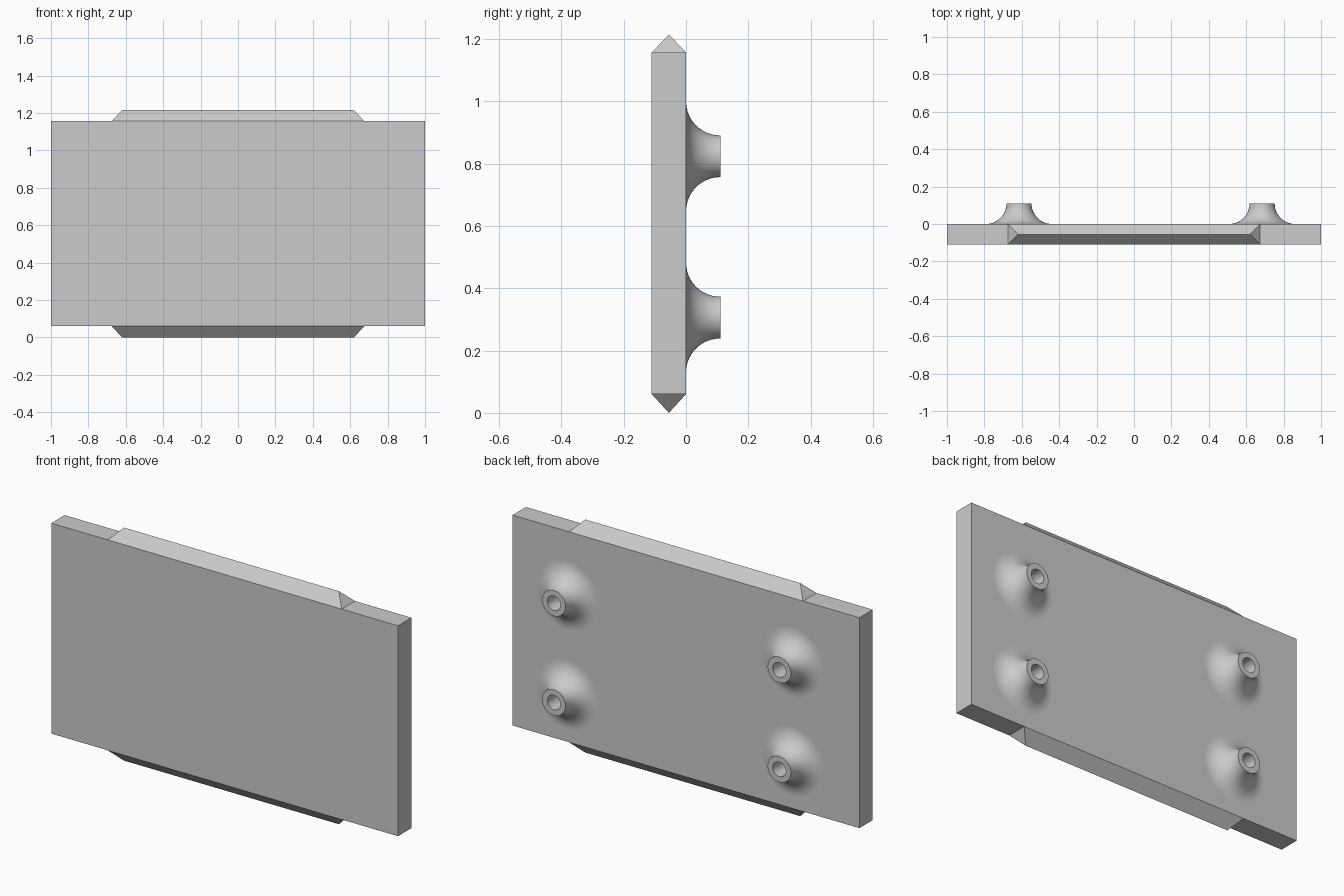
import bpy, bmesh, math
from mathutils import Matrix

cube = bpy.data.objects.get("Cube")
if cube:
    bpy.data.objects.remove(cube, do_unlink=True)

grey = bpy.data.materials.new("plain_grey")
grey.use_nodes = True
GREY = (0.6, 0.6, 0.6, 1)
grey.diffuse_color = GREY
grey.node_tree.nodes["Principled BSDF"].inputs["Base Color"].default_value = GREY

THICK = 0.11
BOTTOM, TOP = 0.06, 1.157


def finish(name, bm, smooth=False):
    bmesh.ops.recalc_face_normals(bm, faces=bm.faces)
    mesh = bpy.data.meshes.new(name)
    bm.to_mesh(mesh)
    bm.free()
    mesh.materials.append(grey)
    obj = bpy.data.objects.new(name, mesh)
    bpy.context.collection.objects.link(obj)
    if smooth:
        bpy.ops.object.select_all(action="DESELECT")
        obj.select_set(True)
        bpy.context.view_layer.objects.active = obj
        bpy.ops.object.shade_smooth_by_angle(angle=math.radians(35))
    return obj


# Flat rectangular panel
bm = bmesh.new()
bmesh.ops.create_cube(bm, size=1)
bmesh.ops.scale(bm, vec=(2, THICK, TOP - BOTTOM), verts=bm.verts)
bmesh.ops.translate(bm, vec=(0, -THICK / 2, (TOP + BOTTOM) / 2), verts=bm.verts)
finish("panel", bm)


# Hipped ridge along the top and bottom edges
def ridge(name, base_z, tip_z):
    bm = bmesh.new()
    base = [bm.verts.new((x, y, base_z)) for x, y in
            ((-0.675, -THICK), (0.675, -THICK), (0.675, 0), (-0.675, 0))]
    left, right = [bm.verts.new((x, -THICK / 2, tip_z)) for x in (-0.62, 0.62)]
    a, b, c, d = base
    for face in ((a, b, right, left), (c, d, left, right),
                 (b, c, right), (d, a, left), (d, c, b, a)):
        bm.faces.new(face)
    finish(name, bm)


ridge("top_ridge", TOP, TOP + 0.058)
ridge("bottom_ridge", BOTTOM, 0)


# Hollow flared boss: concave quarter-round outside, straight bore inside
def boss(name, x, z, height=0.11, rim=0.067, bore=0.038, steps=14):
    profile = [(bore, 0), (bore, height)]
    for i in range(steps + 1):
        t = math.pi / 2 * i / steps
        profile.append((rim + height * (1 - math.cos(t)),
                        height * (1 - math.sin(t))))
    bm = bmesh.new()
    verts = [bm.verts.new((r, y, 0)) for r, y in profile]
    edges = [bm.edges.new(pair) for pair in zip(verts, verts[1:])]
    bmesh.ops.spin(bm, geom=verts + edges, cent=(0, 0, 0), axis=(0, 1, 0),
                   angle=math.tau, steps=48, use_merge=True)
    bmesh.ops.remove_doubles(bm, verts=bm.verts, dist=1e-5)
    finish(name, bm, smooth=True).matrix_world = Matrix.Translation((x, 0, z))


for side, x in (("right", -0.615), ("left", 0.685)):
    for level, z in (("lower", 0.306), ("upper", 0.824)):
        boss(f"{level}_{side}_boss", x, z)
